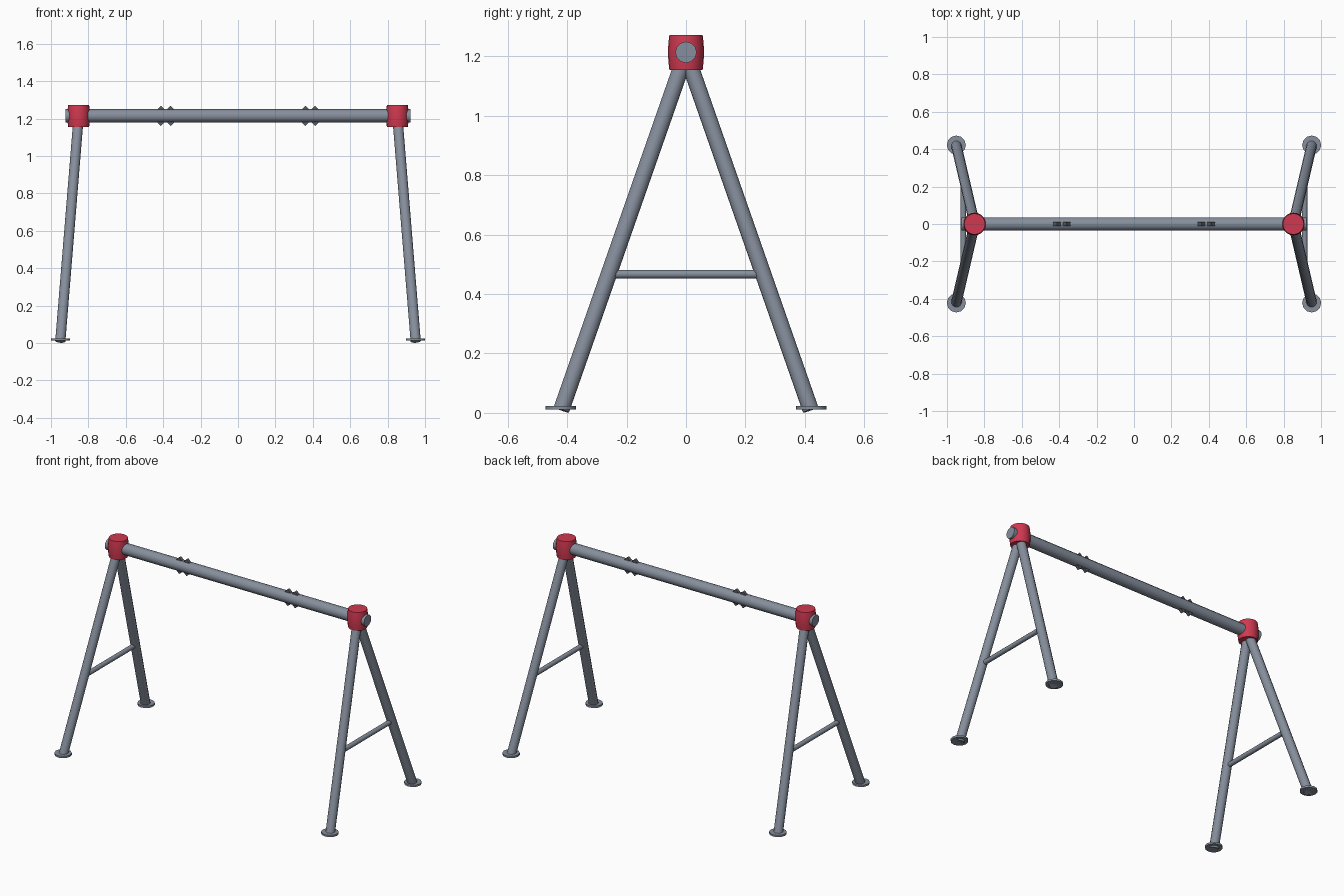
import bpy, bmesh, math
from mathutils import Vector, Matrix

if "Cube" in bpy.data.objects:
    bpy.data.objects.remove(bpy.data.objects["Cube"])


def material(name, color):
    m = bpy.data.materials.new(name)
    m.diffuse_color = (*color, 1)
    m.use_nodes = True
    m.node_tree.nodes["Principled BSDF"].inputs["Base Color"].default_value = m.diffuse_color
    return m


steel = material("steel grey", (0.24, 0.275, 0.335))
red = material("joint red", (0.63, 0.04, 0.08))
dark = material("dark steel", (0.10, 0.11, 0.125))


def finish(name, bm, mat, smooth=True):
    bmesh.ops.recalc_face_normals(bm, faces=bm.faces)
    me = bpy.data.meshes.new(name)
    bm.to_mesh(me)
    bm.free()
    me.materials.append(mat)
    ob = bpy.data.objects.new(name, me)
    bpy.context.collection.objects.link(ob)
    if smooth:
        bpy.ops.object.select_all(action='DESELECT')
        ob.select_set(True)
        bpy.context.view_layer.objects.active = ob
        bpy.ops.object.shade_smooth_by_angle(angle=math.radians(40))
    return ob


def tube(name, a, b, r, mat, sides=12, smooth=True):
    """Capped cylinder from point a to point b."""
    a, b = Vector(a), Vector(b)
    d = b - a
    bm = bmesh.new()
    mtx = Matrix.Translation((a + b) / 2) @ d.to_track_quat('Z', 'Y').to_matrix().to_4x4()
    bmesh.ops.create_cone(bm, cap_ends=True, segments=sides, radius1=r, radius2=r,
                          depth=d.length, matrix=mtx)
    return finish(name, bm, mat, smooth)


def lathe(name, x, y, profile, mat, sides):
    """Stack of rings (radius, z) around a vertical axis, capped at both ends."""
    bm = bmesh.new()
    rings = [[bm.verts.new((x + r * math.cos(i * math.tau / sides),
                            y + r * math.sin(i * math.tau / sides), z))
              for i in range(sides)] for r, z in profile]
    for lo, hi in zip(rings, rings[1:]):
        for i in range(sides):
            j = (i + 1) % sides
            bm.faces.new((lo[i], lo[j], hi[j], hi[i]))
    bm.faces.new(rings[0][::-1])
    bm.faces.new(rings[-1])
    return finish(name, bm, mat)


BEAM_Z = 1.214

# Top beam
tube("top_beam", (-0.923, 0, BEAM_Z), (0.923, 0, BEAM_Z), 0.036, steel)

for sx, side in ((-1, "left"), (1, "right")):
    # Barrel shaped corner joint
    lathe(f"{side}_joint", sx * 0.852, 0,
          [(0.056, 1.155), (0.0595, 1.185), (0.0605, 1.214), (0.0595, 1.243), (0.056, 1.273)],
          red, 20)

    # Splayed legs and foot discs
    top = Vector((sx * 0.852, 0, 1.21))
    for sy, end in ((-1, "front"), (1, "back")):
        foot = Vector((sx * 0.95, sy * 0.42, 0.01))
        tube(f"{side}_{end}_leg", foot, top, 0.028, steel)
        tube(f"{side}_{end}_foot", (sx * 0.95, sy * 0.422, 0.012),
             (sx * 0.95, sy * 0.422, 0.024), 0.051, steel, 12)

    # Cross bar between the legs
    t = (1.21 - 0.467) / 1.2
    bx, by = sx * (0.852 + 0.098 * t), 0.42 * t
    tube(f"{side}_cross_bar", (bx, -by, 0.467), (bx, by, 0.467), 0.0148, steel, 10)

    # Small diamond lugs above and below the beam
    for n, x in enumerate((0.36, 0.412)):
        for sz, place in ((1, "upper"), (-1, "lower")):
            z = BEAM_Z + sz * 0.033
            lug = tube(f"{side}_{place}_lug_{n + 1}", (sx * x, -0.01, z),
                       (sx * x, 0.01, z), 0.021, dark, 4, False)
